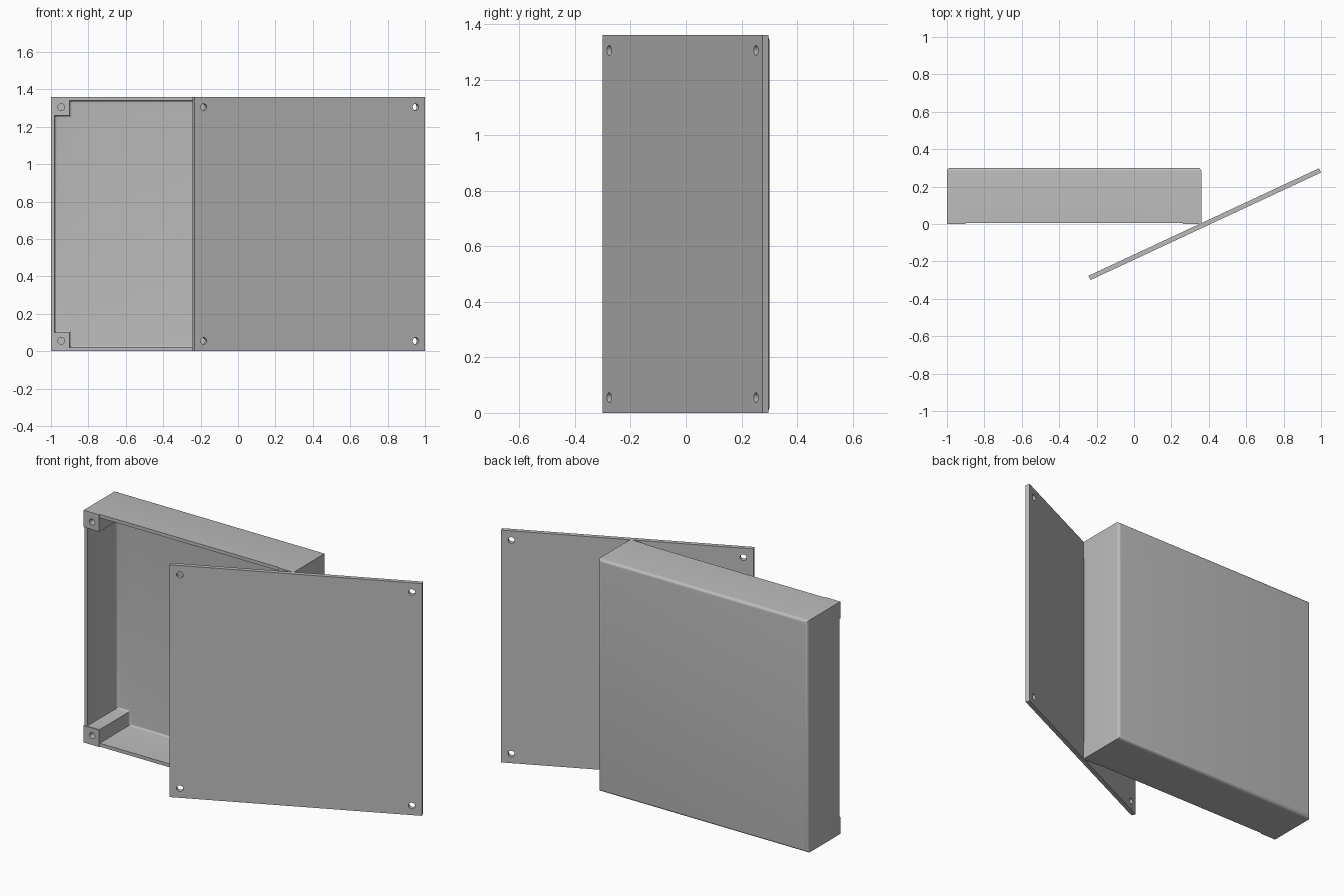
import bpy, bmesh, math
from mathutils import Matrix

cube = bpy.data.objects.get("Cube")
if cube:
    bpy.data.objects.remove(cube, do_unlink=True)

SIZE, DEPTH, WALL, POST = 1.36, 0.30, 0.02, 0.10
LID_THICK, RECESS = 0.025, 0.006
HALF = SIZE / 2
HOLE_OFFSET = HALF - 0.055
BOX_X = -1 + HALF
SIGNS = [(sx, sz) for sx in (-1, 1) for sz in (-1, 1)]

grey = bpy.data.materials.new("grey plastic")
grey.use_nodes = True
colour = (0.5, 0.5, 0.5, 1)
grey.diffuse_color = colour
grey.node_tree.nodes["Principled BSDF"].inputs["Base Color"].default_value = colour


def prism(name, outline, y0, y1, back_round=0):
    """Extrude an (x, z) outline along y, optionally rounding its back rim."""
    bm = bmesh.new()
    face = bm.faces.new([bm.verts.new((x, y0, z)) for x, z in outline])
    new = bmesh.ops.extrude_face_region(bm, geom=[face])["geom"]
    for v in new:
        if isinstance(v, bmesh.types.BMVert):
            v.co.y = y1
    bmesh.ops.recalc_face_normals(bm, faces=bm.faces)
    if back_round:
        rim = [e for e in bm.edges if all(abs(v.co.y - y1) < 1e-5 for v in e.verts)]
        bmesh.ops.bevel(bm, geom=rim, offset=back_round, segments=5,
                        profile=0.5, affect='EDGES')
    mesh = bpy.data.meshes.new(name)
    bm.to_mesh(mesh)
    bm.free()
    mesh.materials.append(grey)
    obj = bpy.data.objects.new(name, mesh)
    bpy.context.collection.objects.link(obj)
    return obj


def square(h):
    return [(-h, -h), (h, -h), (h, h), (-h, h)]


def cross(a, b):
    """Square of half-width a with its corners notched back to b."""
    return [(-b, -a), (b, -a), (b, -b), (a, -b), (a, b), (b, b),
            (b, a), (-b, a), (-b, b), (-a, b), (-a, -b), (-b, -b)]


def circle(cx, cz, r, n=32):
    return [(cx + r * math.cos(math.tau * i / n), cz + r * math.sin(math.tau * i / n))
            for i in range(n)]


def cut(target, cutter):
    cutter.hide_render = True
    mod = target.modifiers.new("cut", 'BOOLEAN')
    mod.operation, mod.solver, mod.object = 'DIFFERENCE', 'EXACT', cutter
    bpy.context.view_layer.objects.active = target
    bpy.ops.object.modifier_apply(modifier=mod.name)
    bpy.data.objects.remove(cutter, do_unlink=True)


def finish(obj):
    bpy.ops.object.select_all(action='DESELECT')
    obj.select_set(True)
    bpy.context.view_layer.objects.active = obj
    bpy.ops.object.shade_smooth_by_angle(angle=math.radians(30))


# Open box: the notched cavity leaves a screw post in each corner
box = prism("enclosure_box", square(HALF), 0, DEPTH, 0.018)
notch = HALF - POST
cut(box, prism("cavity", cross(HALF - WALL, notch), -0.1, DEPTH - WALL, 0.012))
# Rim between the posts sits slightly lower than the post faces
cut(box, prism("rim_recess", cross(HALF + 0.1, notch + 0.001), -0.2, RECESS))
for sx, sz in SIGNS:
    cut(box, prism("post_hole", circle(sx * HOLE_OFFSET, sz * HOLE_OFFSET, 0.018), -0.1, 0.2))
box.location = (BOX_X, 0, HALF)
finish(box)

# Flat lid with four through holes, swung away from the box
lid = prism("lid", square(HALF), -LID_THICK / 2, LID_THICK / 2)
for sx, sz in SIGNS:
    cut(lid, prism("lid_hole", circle(sx * HOLE_OFFSET, sz * HOLE_OFFSET, 0.018), -0.1, 0.1))
lid.data.transform(Matrix.Rotation(math.radians(25), 4, 'Z'))
lid.location = (0.378, -0.001, HALF)
finish(lid)
